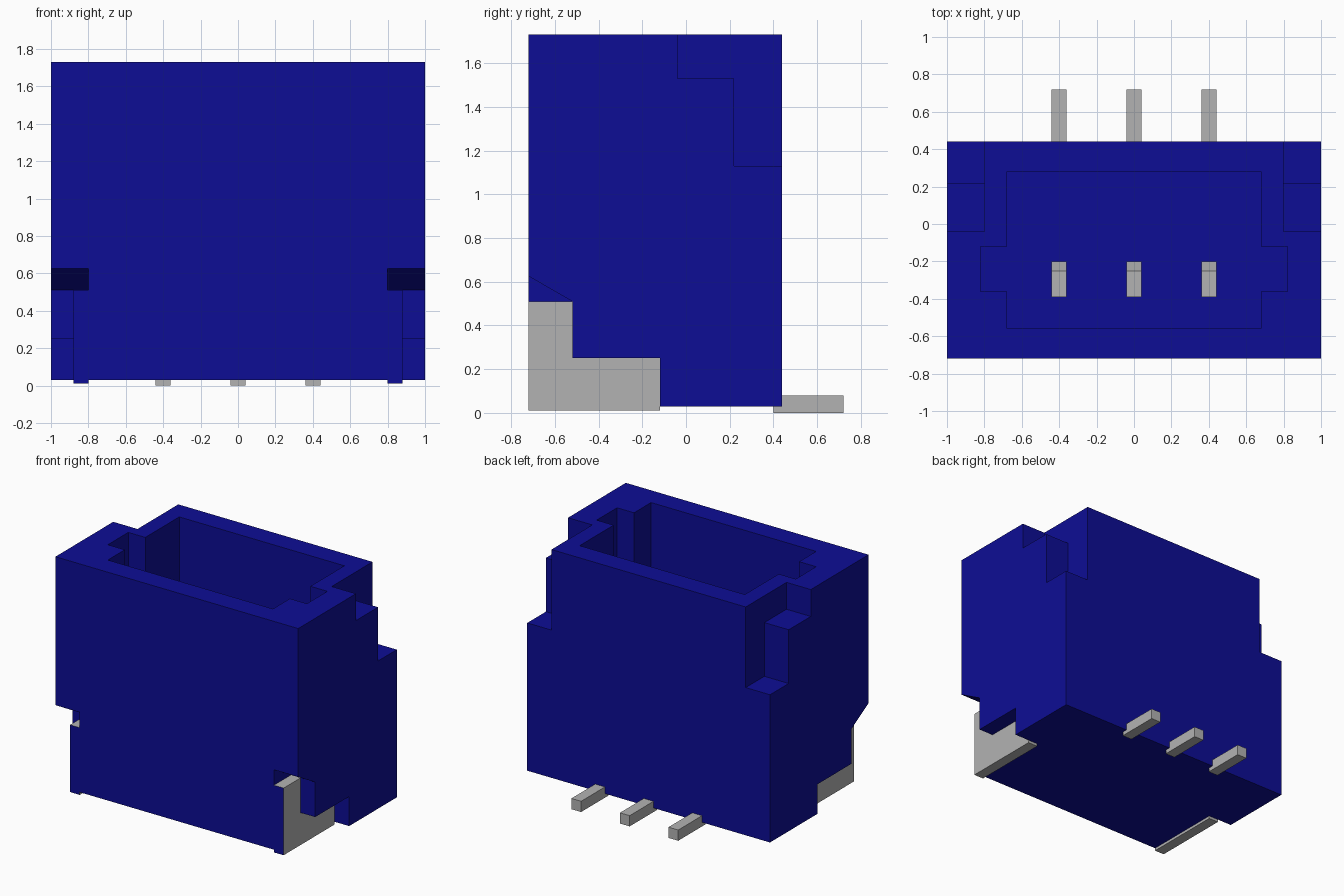
import bpy, bmesh
from mathutils import Vector

cube = bpy.data.objects.get("Cube")
if cube:
    bpy.data.objects.remove(cube, do_unlink=True)


def material(name, rgb):
    m = bpy.data.materials.new(name)
    m.use_nodes = True
    m.diffuse_color = (*rgb, 1)
    m.node_tree.nodes["Principled BSDF"].inputs["Base Color"].default_value = (*rgb, 1)
    return m


BLUE = material("blue plastic", (0.004, 0.004, 0.30))
GREY = material("grey metal", (0.45, 0.45, 0.45))


def prism(name, outline, lo, hi, mat, axis="x"):
    """Extrude a (y, z) outline along x, or an (x, y) outline along z."""
    place = (lambda a, b: (lo, a, b)) if axis == "x" else (lambda a, b: (a, b, lo))
    bm = bmesh.new()
    face = bm.faces.new([bm.verts.new(place(a, b)) for a, b in outline])
    ext = bmesh.ops.extrude_face_region(bm, geom=[face])
    step = Vector((hi - lo, 0, 0)) if axis == "x" else Vector((0, 0, hi - lo))
    bmesh.ops.translate(bm, vec=step,
                        verts=[v for v in ext["geom"] if isinstance(v, bmesh.types.BMVert)])
    bmesh.ops.recalc_face_normals(bm, faces=bm.faces)
    me = bpy.data.meshes.new(name)
    bm.to_mesh(me)
    bm.free()
    me.materials.append(mat)
    ob = bpy.data.objects.new(name, me)
    bpy.context.collection.objects.link(ob)
    return ob


def rect(a0, a1, b0, b1):
    return [(a0, b0), (a1, b0), (a1, b1), (a0, b1)]


def cut(target, cutter):
    cutter.hide_render = True
    mod = target.modifiers.new("cut", "BOOLEAN")
    mod.operation, mod.solver, mod.object = "DIFFERENCE", "EXACT", cutter
    bpy.context.view_layer.objects.active = target
    bpy.ops.object.modifier_apply(modifier=mod.name)
    bpy.data.objects.remove(cutter, do_unlink=True)


# Housing block with an open socket that has a key slot at each end
housing = prism("housing", rect(-0.72, 0.44, 0.03, 1.73), -1, 1, BLUE)
half = [(0.68, -0.56), (0.68, -0.36), (0.82, -0.36), (0.82, -0.12), (0.68, -0.12), (0.68, 0.28)]
socket = half + [(-x, y) for x, y in reversed(half)]
cut(housing, prism("socket_cutter", socket, 0.40, 1.9, BLUE, "z"))

# Stepped notches: upper back corners and lower front corners
back_notch = [(-0.04, 1.9), (-0.04, 1.53), (0.22, 1.53), (0.22, 1.13), (0.6, 1.13), (0.6, 1.9)]
front_notch = [(-0.9, -0.1), (-0.12, -0.1), (-0.12, 0.25), (-0.52, 0.25),
               (-0.52, 0.51), (-0.72, 0.625), (-0.9, 0.7285)]
for side in (-1, 1):
    lo, hi = sorted((side * 0.8, side * 1.2))
    cut(housing, prism("back_notch_cutter", back_notch, lo, hi, BLUE))
    cut(housing, prism("front_notch_cutter", front_notch, lo, hi, BLUE))

# Solder tabs: L-shaped metal plates with a blue front edge
tab = [(-0.72, 0.01), (-0.12, 0.01), (-0.12, 0.25), (-0.52, 0.25), (-0.52, 0.51), (-0.72, 0.51)]
for side, label in ((-1, "right"), (1, "left")):
    lo, hi = sorted((side * 0.8, side * 0.88))
    ob = prism(label + "_solder_tab", tab, lo, hi, GREY)
    ob.data.materials.append(BLUE)
    for p in ob.data.polygons:
        if p.normal.y < -0.9:
            p.material_index = 1

# Contacts: a bevelled post in the socket and a foot behind the housing
post = [(-0.39, 0.38), (-0.20, 0.38), (-0.20, 1.12), (-0.25, 1.22), (-0.39, 1.22)]
for x, label in ((-0.4, "right"), (0, "middle"), (0.4, "left")):
    prism(label + "_contact_post", post, x - 0.04, x + 0.04, GREY)
    prism(label + "_contact_foot", rect(0.40, 0.72, 0, 0.08), x - 0.04, x + 0.04, GREY)
